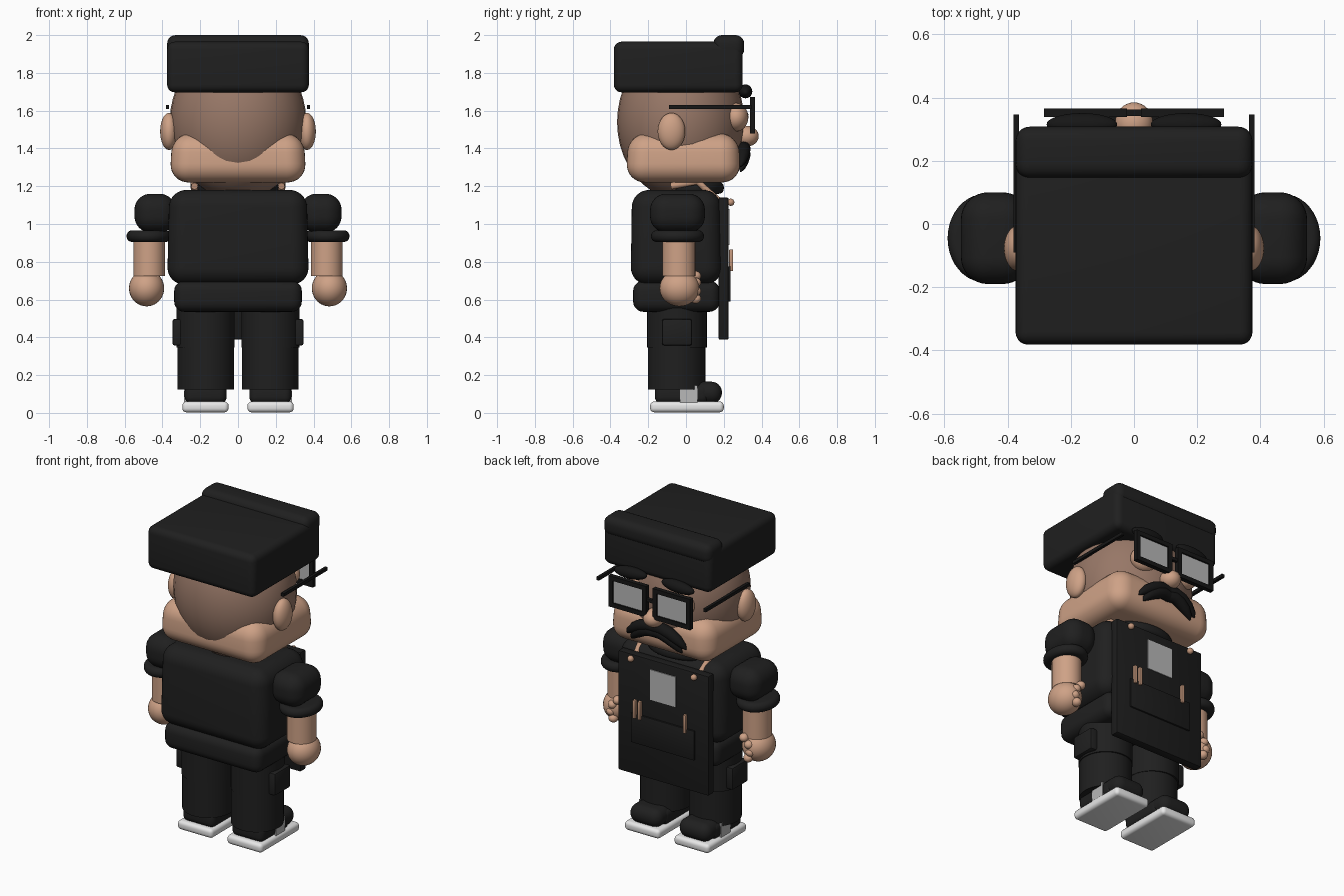
import bpy, bmesh
from math import pi
from mathutils import Vector

cube = bpy.data.objects.get("Cube")
if cube:
    bpy.data.objects.remove(cube, do_unlink=True)


def material(name, r, g, b):
    m = bpy.data.materials.new(name)
    m.use_nodes = True
    m.diffuse_color = (r, g, b, 1)
    m.node_tree.nodes["Principled BSDF"].inputs["Base Color"].default_value = (r, g, b, 1)
    return m


CLOTH = material("black cloth", 0.014, 0.014, 0.014)
APRON = material("apron black", 0.012, 0.012, 0.012)
HAIR = material("hair black", 0.008, 0.008, 0.008)
SKIN = material("skin", 0.62, 0.36, 0.24)
SCALP = material("shaved scalp", 0.31, 0.185, 0.135)
TAN = material("tan leather", 0.55, 0.31, 0.2)
WHITE = material("white rubber", 0.8, 0.8, 0.8)
GLASS = material("pale grey", 0.48, 0.48, 0.48)


def finish(ob, mat):
    ob.data.materials.append(mat)
    bpy.ops.object.select_all(action="DESELECT")
    ob.select_set(True)
    bpy.context.view_layer.objects.active = ob
    bpy.ops.object.shade_smooth_by_angle(angle=pi / 5)
    return ob


def mesh_object(name, bm, mat):
    me = bpy.data.meshes.new(name)
    bm.to_mesh(me)
    bm.free()
    ob = bpy.data.objects.new(name, me)
    bpy.context.collection.objects.link(ob)
    return finish(ob, mat)


def box(name, xs, ys, zs, mat, round=0.0, top=1.0, segments=5):
    """Box between limits, with rounded edges and an optional narrower top."""
    lo, hi = (Vector(p) for p in zip(*(sorted(a) for a in (xs, ys, zs))))
    mid, size = (lo + hi) / 2, hi - lo
    bm = bmesh.new()
    bmesh.ops.create_cube(bm, size=1)
    for v in bm.verts:
        t = top if v.co.z > 0 else 1
        v.co = mid + Vector((v.co.x * size.x * t, v.co.y * size.y * t, v.co.z * size.z))
    if round:
        bmesh.ops.bevel(bm, geom=bm.edges[:], offset=round, segments=segments,
                        profile=0.5, affect="EDGES", clamp_overlap=True)
    return mesh_object(name, bm, mat)


def ball(name, center, radii, mat, tilt=0.0):
    bm = bmesh.new()
    bmesh.ops.create_uvsphere(bm, u_segments=32, v_segments=20, radius=1)
    for v in bm.verts:
        v.co = Vector(a * b for a, b in zip(v.co, radii))
    ob = mesh_object(name, bm, mat)
    ob.location = center
    ob.rotation_euler.y = tilt
    return ob


def column(name, center, rx, ry, z0, z1, mat, round=0.0):
    bm = bmesh.new()
    bmesh.ops.create_cone(bm, cap_ends=True, segments=40, radius1=1, radius2=1, depth=1)
    for v in bm.verts:
        v.co = Vector((center[0] + v.co.x * rx, center[1] + v.co.y * ry,
                       (z0 + z1) / 2 + v.co.z * (z1 - z0)))
    if round:
        rims = [e for e in bm.edges if abs(e.verts[0].co.z - e.verts[1].co.z) < 0.001]
        bmesh.ops.bevel(bm, geom=rims, offset=round, segments=5, profile=0.5, affect="EDGES")
    return mesh_object(name, bm, mat)


def tube(name, points, mat, thick, radii=None):
    cu = bpy.data.curves.new(name, "CURVE")
    cu.dimensions = "3D"
    cu.bevel_depth, cu.bevel_resolution, cu.use_fill_caps = thick, 4, True
    sp = cu.splines.new("POLY")
    sp.points.add(len(points) - 1)
    for i, p in enumerate(points):
        sp.points[i].co = (*p, 1)
        sp.points[i].radius = radii[i] if radii else 1
    ob = bpy.data.objects.new(name, cu)
    bpy.context.collection.objects.link(ob)
    cu.materials.append(mat)
    return ob


# Hat with a turned-up front roll
box("hat", (-0.375, 0.375), (-0.382, 0.3), (1.697, 1.965), CLOTH, 0.04)
box("hat_roll", (-0.375, 0.375), (0.145, 0.308), (1.88, 2.0), CLOTH, 0.045)

# Head
ball("skull", (0, -0.028, 1.54), (0.362, 0.337, 0.41), SCALP)
box("jaw", (-0.362, 0.362), (-0.318, 0.29), (1.22, 1.48), SKIN, 0.1, 0.96, 8)
ball("nose", (0, 0.32, 1.465), (0.06, 0.065, 0.055), SKIN)

# Torso and collar
box("shirt_body", (-0.375, 0.375), (-0.293, 0.19), (0.68, 1.18), CLOTH, 0.09, 0.97, 8)
box("shirt_hem", (-0.338, 0.338), (-0.28, 0.178), (0.535, 0.7), CLOTH, 0.055)
column("collar", (0, 0.04), 0.215, 0.16, 1.16, 1.222, CLOTH, 0.025)
column("neck", (0, 0), 0.18, 0.13, 1.15, 1.3, SKIN)

# Apron with pocket and label
box("apron", (-0.315, 0.315), (0.172, 0.226), (0.388, 1.14), APRON, 0.008, segments=2)
box("apron_pocket", (-0.22, 0.22), (0.22, 0.236), (0.59, 0.775), APRON, 0.004, segments=2)
box("apron_label", (-0.09, 0.09), (0.224, 0.231), (0.89, 1.08), GLASS)
for i, x in enumerate((0.19, 0.155, -0.16)):
    box(f"pen_{i + 1}", (x - 0.01, x + 0.01), (0.228, 0.249), (0.75, 0.865), TAN, 0.004, segments=2)

# Glasses bridge
box("glasses_bridge", (-0.03, 0.03), (0.342, 0.362), (1.575, 1.595), HAIR)

for s, side in ((1, "left"), (-1, "right")):
    def X(*values):
        return tuple(s * v for v in values)

    # Face
    ball(f"{side}_ear", (s * 0.365, -0.077, 1.49), (0.047, 0.073, 0.098), SKIN)
    ball(f"{side}_eye", (s * 0.15, 0.265, 1.565), (0.085, 0.065, 0.075), SKIN)
    tube(f"{side}_eyelid_line", [(s * (0.15 + 0.075 * k), 0.328 - 0.05 * k * k, 1.58 - 0.02 * k * k)
                                 for k in (-1, -0.6, -0.2, 0.2, 0.6, 1)], HAIR, 0.006)
    ball(f"{side}_eyebrow", (s * 0.165, 0.315, 1.702), (0.112, 0.036, 0.036), HAIR, s * 0.06)

    # Glasses: rim bars, lens and temple arm
    for part, xs, zs in (("top_rim", (0.022, 0.285), (1.645, 1.672)),
                         ("bottom_rim", (0.022, 0.285), (1.478, 1.505)),
                         ("inner_rim", (0.022, 0.05), (1.478, 1.672)),
                         ("outer_rim", (0.257, 0.285), (1.478, 1.672))):
        box(f"{side}_{part}", X(*xs), (0.338, 0.366), zs, HAIR)
    box(f"{side}_lens", X(0.045, 0.262), (0.348, 0.356), (1.5, 1.65), GLASS)
    box(f"{side}_temple_arm", X(0.364, 0.382), (-0.09, 0.347), (1.61, 1.63), HAIR)

    # Moustache half: a lower strand and an upper strand
    for strand, dz, wide in (("upper", 0.0, 1.0), ("lower", -0.028, 0.85)):
        tube(f"{side}_moustache_{strand}",
             [(s * x * wide, y, z + dz) for x, y, z in
              ((-0.01, 0.3, 1.395), (0.05, 0.306, 1.4), (0.1, 0.304, 1.385),
               (0.15, 0.3, 1.357), (0.19, 0.295, 1.325), (0.205, 0.29, 1.305))],
             HAIR, 0.036, (0.9, 1, 1, 0.85, 0.5, 0.1))

    # Arm
    box(f"{side}_sleeve", X(0.33, 0.548), (-0.19, 0.1), (0.955, 1.16), CLOTH, 0.085, segments=8)
    column(f"{side}_sleeve_cuff", (s * 0.472, -0.045), 0.118, 0.14, 0.905, 0.966, CLOTH, 0.029)
    column(f"{side}_forearm", (s * 0.47, -0.038), 0.084, 0.087, 0.725, 0.95, SKIN)
    ball(f"{side}_hand", (s * 0.484, -0.035, 0.66), (0.093, 0.105, 0.096), SKIN)
    for i, (x, z) in enumerate(((0.44, 0.725), (0.475, 0.69), (0.485, 0.645), (0.47, 0.605))):
        ball(f"{side}_finger_{i + 1}", (s * x, 0.05, z), (0.028, 0.03, 0.026), SKIN)

    # Apron strap and stud
    tube(f"{side}_apron_strap", [(s * 0.23, -0.08, 1.2), (s * 0.235, 0.06, 1.225),
                                 (s * 0.23, 0.13, 1.16), (s * 0.22, 0.2, 1.1)], TAN, 0.018)
    ball(f"{side}_apron_stud", (s * 0.22, 0.237, 1.115), (0.019, 0.019, 0.019), TAN)

    # Trouser leg with cargo pocket
    column(f"{side}_thigh", (s * 0.172, -0.048), 0.154, 0.158, 0.345, 0.58, CLOTH)
    column(f"{side}_shin", (s * 0.17, -0.05), 0.15, 0.152, 0.125, 0.35, CLOTH)
    box(f"{side}_cargo_pocket", X(0.28, 0.347), (-0.127, 0.032), (0.357, 0.497), CLOTH, 0.012, segments=2)

    # Shoe
    box(f"{side}_sole", X(0.05, 0.295), (-0.19, 0.2), (0.003, 0.06), WHITE, 0.022)
    box(f"{side}_shoe", X(0.06, 0.282), (-0.165, 0.12), (0.05, 0.15), CLOTH, 0.035)
    box(f"{side}_toe_cap", X(0.063, 0.28), (0.03, 0.19), (0.05, 0.165), CLOTH, 0.055, segments=8)
    box(f"{side}_shoe_tab", X(0.277, 0.286), (-0.032, 0.06), (0.05, 0.145), GLASS)
